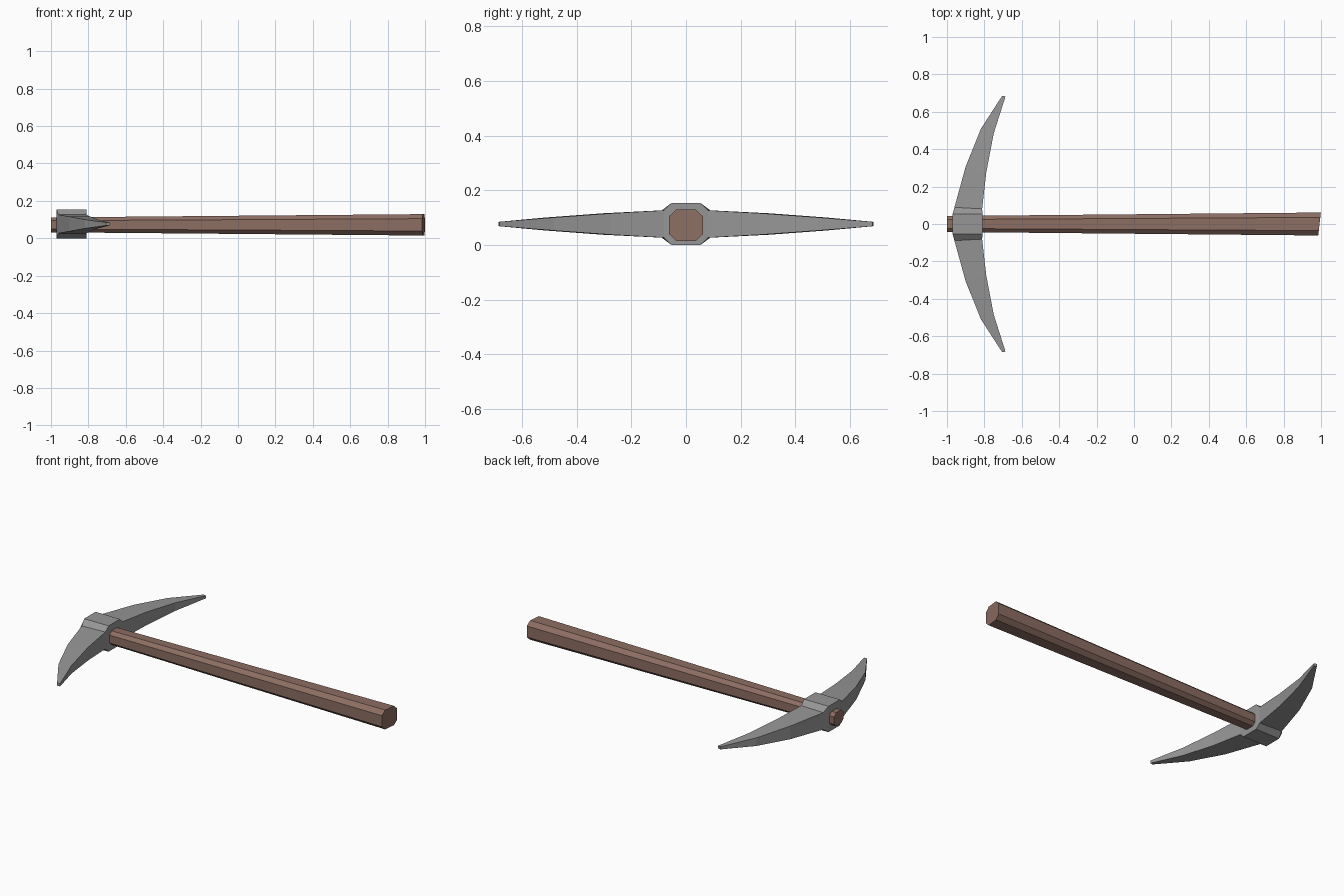
import bpy, bmesh

if "Cube" in bpy.data.objects:
    bpy.data.objects.remove(bpy.data.objects["Cube"])

ZC = 0.0765  # centre height of the head


def material(name, rgb):
    m = bpy.data.materials.new(name)
    m.diffuse_color = (*rgb, 1)
    m.use_nodes = True
    m.node_tree.nodes["Principled BSDF"].inputs["Base Color"].default_value = m.diffuse_color
    return m


def loft(name, rings, mat):
    """Skin a row of closed rings and cap both ends, flat shaded."""
    bm = bmesh.new()
    rows = [[bm.verts.new(p) for p in ring] for ring in rings]
    n = len(rows[0])
    for a, b in zip(rows, rows[1:]):
        for i in range(n):
            j = (i + 1) % n
            bm.faces.new((a[i], a[j], b[j], b[i]))
    bm.faces.new(rows[0])
    bm.faces.new(rows[-1])
    bmesh.ops.recalc_face_normals(bm, faces=bm.faces)
    mesh = bpy.data.meshes.new(name)
    bm.to_mesh(mesh)
    bm.free()
    mesh.materials.append(mat)
    obj = bpy.data.objects.new(name, mesh)
    bpy.context.collection.objects.link(obj)
    return obj


wood = material("brown wood", (0.266, 0.156, 0.125))
steel = material("grey steel", (0.305, 0.305, 0.305))


# Handle: eight-sided shaft, thicker at the grip, with a slightly skewed end
def octagon(x, half, flat, skew):
    pts = [(half, flat), (flat, half), (-flat, half), (-half, flat),
           (-half, -flat), (-flat, -half), (flat, -half), (half, -flat)]
    return [(x + skew * y, y * 1.04, 0.072 + z * 0.97) for y, z in pts]


loft("handle", [octagon(-1.0, 0.041, 0.023, 0),
                octagon(0.992, 0.059, 0.034, 0.12)], wood)

# Head: outer y, outer x, inner y, inner x, half height from eye to tip
half_head = [
    (0.053, -0.970, 0.053, -0.810, 0.0765),
    (0.089, -0.960, 0.081, -0.812, 0.050),
    (0.307, -0.900, 0.275, -0.790, 0.039),
    (0.510, -0.818, 0.484, -0.750, 0.024),
    (0.685, -0.705, 0.682, -0.687, 0.008),
]


def section(s, side):
    yo, xo, yi, xi, h = s
    return [(xo, side * yo, ZC - h), (xi, side * yi, ZC - h),
            (xi, side * yi, ZC + h), (xo, side * yo, ZC + h)]


loft("pick_head", [section(s, -1) for s in reversed(half_head)]
     + [section(s, 1) for s in half_head], steel)
